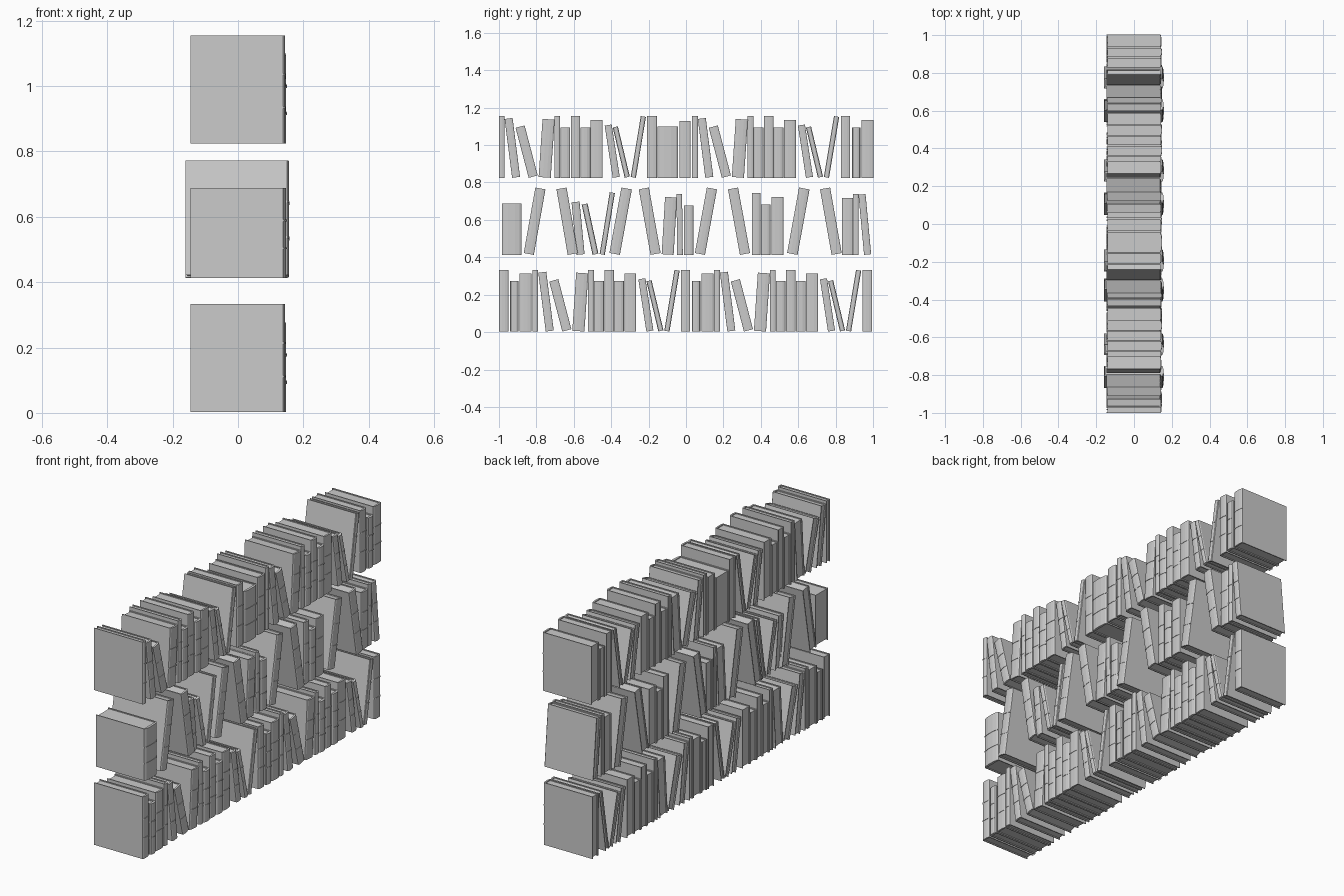
import bpy, bmesh, math
from mathutils import Matrix

if "Cube" in bpy.data.objects:
    bpy.data.objects.remove(bpy.data.objects["Cube"])


def prism(bm, outline, z0, z1):
    """Extrude a closed x/y outline from z0 to z1."""
    face = bm.faces.new([bm.verts.new((x, y, z0)) for x, y in outline])
    top = bmesh.ops.extrude_face_region(bm, geom=[face])["geom"]
    for v in top:
        if isinstance(v, bmesh.types.BMVert):
            v.co.z = z1


def book(name, y, base, w, shift, height):
    """One book: wrapped cover, recessed pages, spine bands; leaning by shift at its top."""
    a = 0.0
    for _ in range(4):
        a = math.atan2(shift, height - w * abs(math.sin(a)))
    length = (height - w * abs(math.sin(a))) / math.cos(a)
    back, front, bulge = -0.146, 0.138, 0.006
    if height > 0.34:
        back, front = -0.16, 0.15
    elif height < 0.28:
        bulge = 0.01
    h, t, half = w / 2, min(0.005, w * 0.16), length / 2

    bm = bmesh.new()
    # cover with rounded spine on +x
    arc = [(front + bulge * math.cos(u), h * math.sin(u))
           for u in [math.radians(d) for d in (-90, -55, -20, 20, 55, 90)]]
    inner = [(back, h - t), (front - 0.004, h - t), (front - 0.004, t - h), (back, t - h)]
    prism(bm, [(back, -h)] + arc + [(back, h)] + inner, -half, half)
    # page block
    p = h - t
    prism(bm, [(back + 0.006, -p), (front - 0.004, -p), (front - 0.004, p), (back + 0.006, p)],
          -half + 0.005, half - 0.005)
    # raised bands across the spine
    band = [(x + 0.002, yy) for x, yy in arc] + [(front - 0.002, h), (front - 0.002, -h)]
    for f in (0.33, 0.64):
        z = -half + f * length
        prism(bm, band, z - 0.003, z + 0.003)
    bmesh.ops.recalc_face_normals(bm, faces=bm.faces)
    mesh = bpy.data.meshes.new(name)
    bm.to_mesh(mesh)
    bm.free()
    ob = bpy.data.objects.new(name, mesh)
    bpy.context.collection.objects.link(ob)
    ob.matrix_world = (Matrix.Translation((0, y + w / 2 + shift / 2, base + height / 2))
                       @ Matrix.Rotation(-a, 4, 'X'))


# book sets: (start y, thickness, lean shift, height)
trio = [(0, .05, 0, .33), (.06, .045, 0, .27), (.11, .065, 0, .31)]
dozen = [(0, .03, 0, .33), (.07, .043, -.04, .32), (.158, .05, -.07, .28),
         (.212, .065, .021, .315), (.297, .03, 0, .33), (.329, .052, 0, .27),
         (.384, .05, 0, .33), (.436, .053, 0, .27), (.49, .064, 0, .31),
         (.608, .038, -.043, .285), (.672, .028, -.064, .275), (.704, .028, .054, .33)]
centre = [(-.208, .052, 0, .33), (-.152, .108, 0, .275), (-.035, .06, 0, .305)]
middle = [(-.985, .105, 0, .275), (-.868, .055, .062, .36), (-.633, .055, -.06, .36),
          (-.585, .043, -.027, .285), (-.5, .032, -.058, .275), (-.462, .028, .054, .335),
          (-.41, .057, .064, .36), (-.19, .055, -.063, .36), (-.13, .064, .018, .31),
          (-.047, .03, -.004, .325), (-.012, .052, 0, .265), (.047, .055, .064, .36),
          (.288, .055, -.064, .36), (.352, .045, 0, .33), (.40, .052, 0, .27),
          (.456, .064, 0, .31), (.54, .057, .064, .36), (.778, .055, -.062, .36),
          (.834, .058, 0, .305), (.893, .03, 0, .325), (.952, .038, -.03, .325)]

rows = [("bottom_row_book", 0.003, [(trio, -1), (dozen, -.82), (trio, -.028), (dozen, .151),
                                (trio[:1], .945)]),
        ("middle_row_book", .413, [(middle, 0)]),
        ("top_row_book", .825, [(dozen, -1), (centre, 0), (dozen, .033), (trio, .828)])]
for name, base, sets in rows:
    for books, y0 in sets:
        for y, w, shift, height in books:
            book(name, y0 + y, base, w, shift, height)
